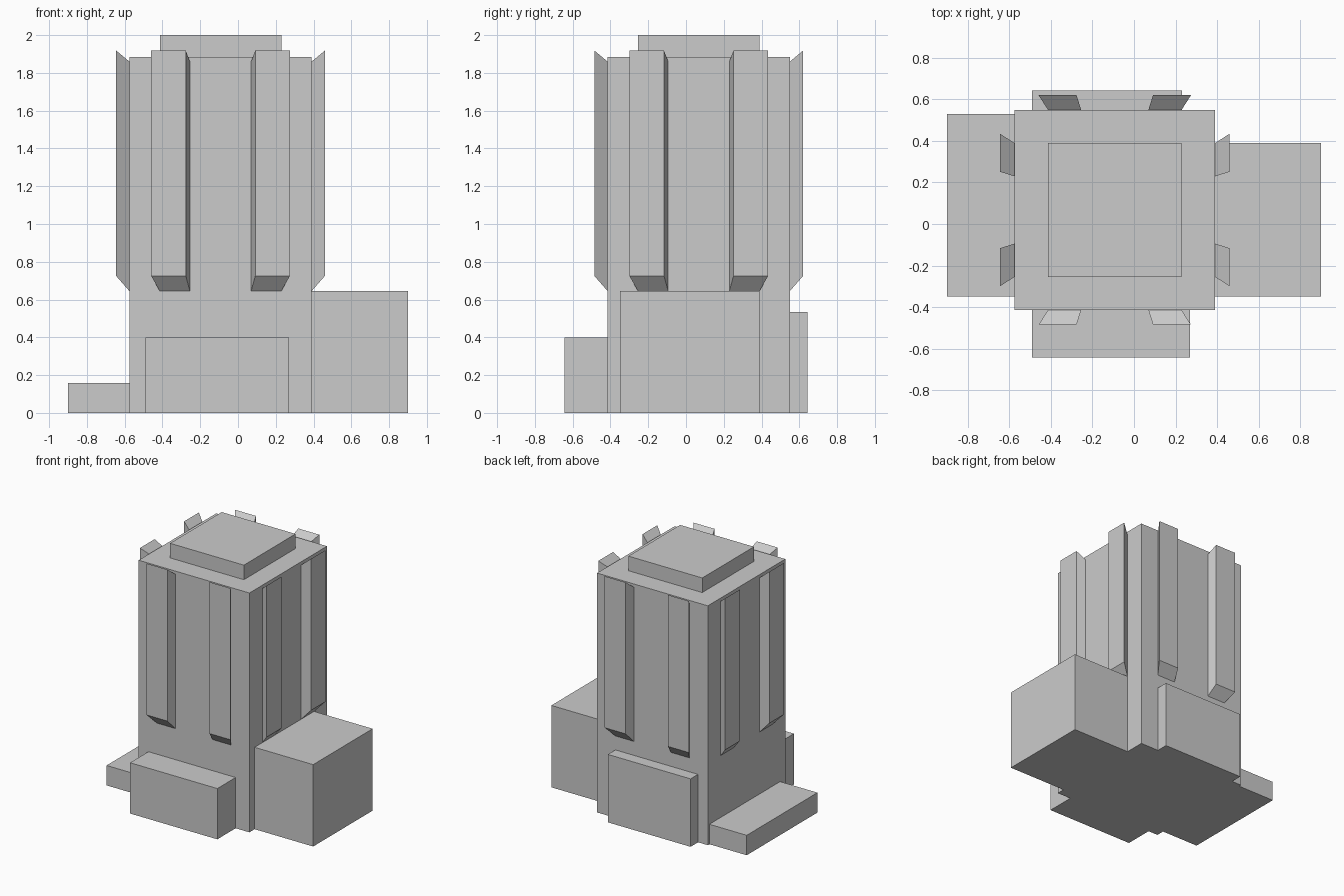
import bpy
import bmesh
from mathutils import Matrix, Vector

if "Cube" in bpy.data.objects:
    bpy.data.objects.remove(bpy.data.objects["Cube"])

CX, CY = -0.0925, 0.0675   # tower axis
HALF = 0.4825              # half width of the tower


def make_object(name, bm):
    bmesh.ops.recalc_face_normals(bm, faces=bm.faces[:])
    mesh = bpy.data.meshes.new(name)
    bm.to_mesh(mesh)
    bm.free()
    obj = bpy.data.objects.new(name, mesh)
    bpy.context.collection.objects.link(obj)
    return obj


def box(name, x, y, z):
    """Box from (min, max) ranges on each axis."""
    bm = bmesh.new()
    bmesh.ops.create_cube(bm, size=1)
    for v in bm.verts:
        v.co = Vector([r[0] if c < 0 else r[1] for c, r in zip(v.co, (x, y, z))])
    return make_object(name, bm)


def fin(name, side, angle):
    """Flared fin on the front wall, mirrored by side, turned about the tower axis."""
    bm = bmesh.new()
    rings = []
    # wall outline, then the wider outer face
    for y, u0, u1, z0, z1 in ((-HALF, 0.162, 0.322, 0.645, 1.86),
                              (-HALF - 0.07, 0.184, 0.367, 0.725, 1.918)):
        rings.append([bm.verts.new((side * u, y, z))
                      for u, z in ((u0, z0), (u1, z0), (u1, z1), (u0, z1))])
    inner, outer = rings
    bm.faces.new(inner)
    bm.faces.new(outer)
    for i in range(4):
        j = (i + 1) % 4
        bm.faces.new((inner[i], inner[j], outer[j], outer[i]))
    bm.transform(Matrix.Translation((CX, CY, 0)) @ Matrix.Rotation(angle, 4, 'Z'))
    return make_object(name, bm)


# Main tower and roof cap
X0, X1, Y0, Y1 = CX - HALF, CX + HALF, CY - HALF, CY + HALF
box("tower", (X0, X1), (Y0, Y1), (0, 1.885))
box("roof_cap", (-0.414, 0.229), (-0.254, 0.389), (1.885, 2.0))

# Low blocks around the base
box("left_block", (-0.90, X0), (-0.35, 0.53), (0, 0.157))
box("right_block", (X1, 0.90), (-0.35, 0.39), (0, 0.645))
box("front_block", (-0.49, 0.27), (-0.643, Y0), (0, 0.40))
box("back_block", (-0.49, 0.23), (Y1, 0.643), (0, 0.535))

# Pair of fins on each wall
for k, wall in enumerate(("front", "right", "back", "left")):
    for side, tag in ((-1, "a"), (1, "b")):
        fin(f"{wall}_fin_{tag}", side, k * 1.5707963)
